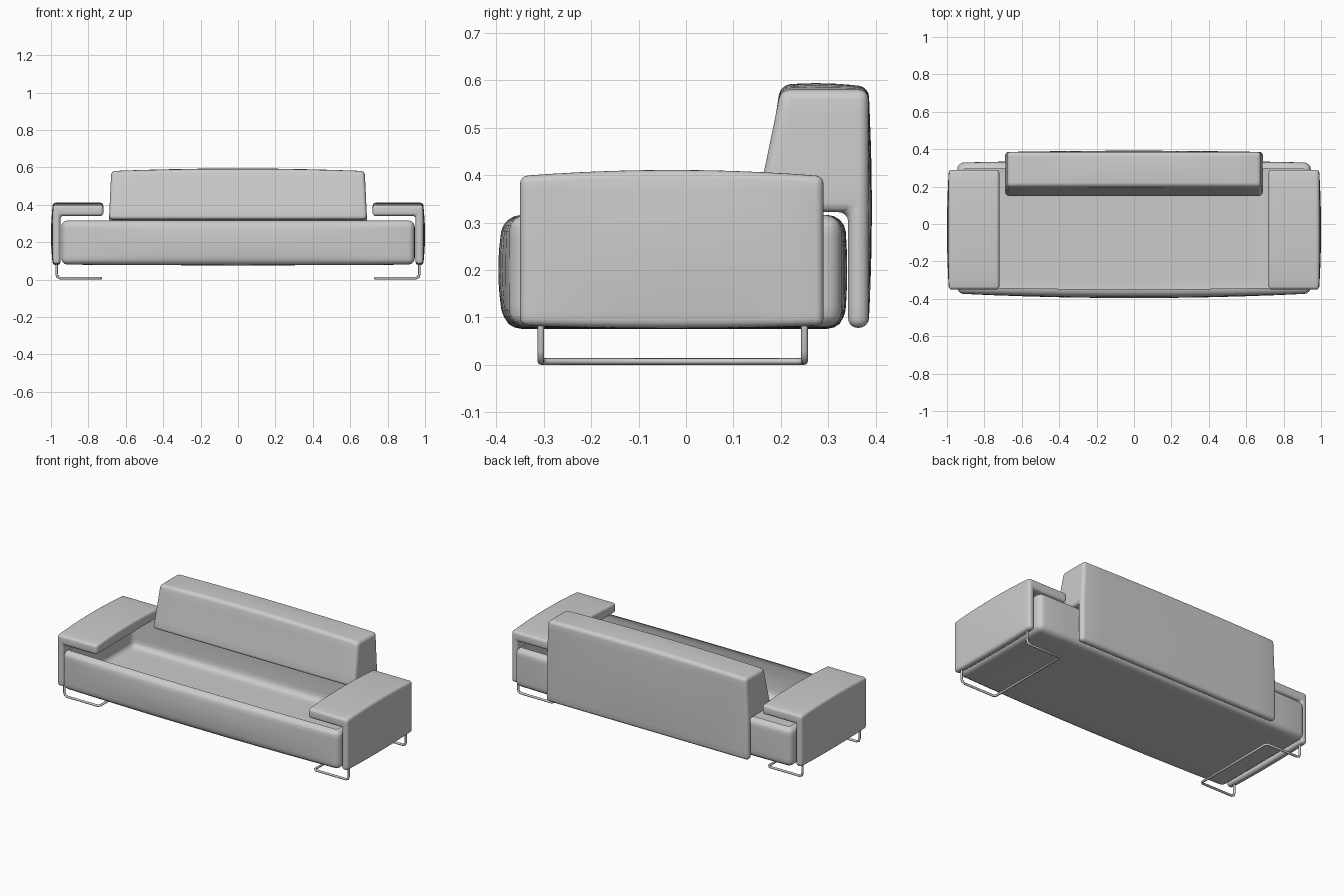
import bpy, bmesh
from mathutils import Vector

cube = bpy.data.objects.get("Cube")
if cube:
    bpy.data.objects.remove(cube, do_unlink=True)

grey = bpy.data.materials.new("grey_upholstery")
grey.use_nodes = True
grey.diffuse_color = (0.6, 0.6, 0.6, 1)
grey.node_tree.nodes["Principled BSDF"].inputs["Base Color"].default_value = (0.6, 0.6, 0.6, 1)


def dome(t, lo, hi):
    """1 at the middle of the range, 0 at its ends."""
    u = (2 * t - lo - hi) / (hi - lo)
    return max(0, 1 - u * u)


def padded(name, profile, place, lo, hi, radius, puff, open_top=False):
    """Extrude a profile, round its edges, slice it and puff the faces out."""
    bm = bmesh.new()
    rings = [[bm.verts.new(place(a, b, t)) for a, b in profile] for t in (lo, hi)]
    n = len(profile)
    bm.faces.new(rings[0])
    bm.faces.new(rings[1])
    for i in range(n):
        j = (i + 1) % n
        bm.faces.new((rings[0][i], rings[0][j], rings[1][j], rings[1][i]))
    bmesh.ops.recalc_face_normals(bm, faces=bm.faces)
    bmesh.ops.bevel(bm, geom=bm.edges[:], offset=radius, segments=4,
                    profile=0.5, affect='EDGES', clamp_overlap=True)
    bm.normal_update()
    if open_top:
        tops = [f for f in bm.faces if f.normal.z > 0.99]
        bmesh.ops.delete(bm, geom=tops, context='FACES')
    # Slices give the padding something to bend along
    for axis in range(3):
        values = [v.co[axis] for v in bm.verts]
        low, high = min(values), max(values)
        normal = Vector([float(k == axis) for k in range(3)])
        for k in range(1, 10):
            bmesh.ops.bisect_plane(bm, geom=bm.verts[:] + bm.edges[:] + bm.faces[:],
                                   plane_co=normal * (low + (high - low) * k / 10),
                                   plane_no=normal)
    for v in bm.verts:
        v.co = v.co + Vector(puff(*v.co))
    mesh = bpy.data.meshes.new(name)
    bm.to_mesh(mesh)
    bm.free()
    return finish(bpy.data.objects.new(name, mesh))


def finish(obj):
    bpy.context.collection.objects.link(obj)
    obj.data.materials.append(grey)
    if obj.type == 'MESH':
        bpy.ops.object.select_all(action='DESELECT')
        bpy.context.view_layer.objects.active = obj
        obj.select_set(True)
        bpy.ops.object.shade_smooth_by_angle(angle=0.6)
    return obj


def along_x(a, b, t):
    return (t, a, b)


def along_y(a, b, t):
    return (a, t, b)


# Seat base: an open-topped padded shell
def seat_puff(x, y, z):
    bow = dome(x, -0.945, 0.945) * dome(z, 0.04, 0.36)
    side = -0.024 * bow if y < -0.32 else 0.012 * bow if y > 0.28 else 0
    return (0, side, -0.004 * dome(x, -0.945, 0.945) if z < 0.1 else 0)


padded("seat_base", [(-0.372, 0.08), (0.328, 0.08), (0.328, 0.316), (-0.372, 0.316)],
       along_x, -0.945, 0.945, 0.035, seat_puff, open_top=True)


# Backrest: sloped cushion on the seat with a panel reaching down behind it
def back_puff(x, y, z):
    across = dome(x, -0.69, 0.69)
    up = 0.014 * across * dome(y, 0.13, 0.42) if z > 0.54 else 0
    rear = 0.007 * across * dome(z, 0.08, 0.58) if y > 0.37 else 0
    taper = -0.018 * x * max(0, z - 0.32) / 0.26
    return (taper, rear, up)


padded("backrest", [(0.342, 0.078), (0.385, 0.078), (0.385, 0.58), (0.2, 0.58),
                    (0.147, 0.322), (0.342, 0.322)],
       along_x, -0.69, 0.69, 0.02, back_puff)


# Arms: upright slab with a top plate reaching inwards
def arm_puff(x, y, z):
    run = dome(y, -0.35, 0.29)
    out = 0.01 * run * dome(z, 0.08, 0.4) if abs(x) > 0.97 else 0
    lift = 0.013 * run if z > 0.38 else -0.006 * run if z < 0.1 else 0
    return (out if x > 0 else -out, 0, lift)


for side, s in (("left", 1), ("right", -1)):
    outline = [(0.95, 0.083), (0.99, 0.083), (0.99, 0.398),
               (0.72, 0.398), (0.72, 0.34), (0.95, 0.34)]
    padded(side + "_arm", [(s * a, b) for a, b in outline],
           along_y, -0.35, 0.29, 0.016, arm_puff)

    # Bent rod leg: down, inwards, along the floor and back up
    half = [(0.97, 0.1), (0.97, 0.03), (0.965, 0.014), (0.95, 0.007),
            (0.745, 0.007), (0.733, 0.007)]
    path = [(s * a, -0.306, b) for a, b in half[:-1]]
    path += [(s * half[-1][0], y, half[-1][1]) for y in (-0.295, 0.239)]
    path += [(s * a, 0.25, b) for a, b in half[-2::-1]]
    curve = bpy.data.curves.new(side + "_rod_leg", 'CURVE')
    curve.dimensions = '3D'
    curve.bevel_depth = 0.007
    curve.bevel_resolution = 2
    curve.use_fill_caps = True
    spline = curve.splines.new('POLY')
    spline.points.add(len(path) - 1)
    for point, co in zip(spline.points, path):
        point.co = (*co, 1)
    finish(bpy.data.objects.new(side + "_rod_leg", curve))
